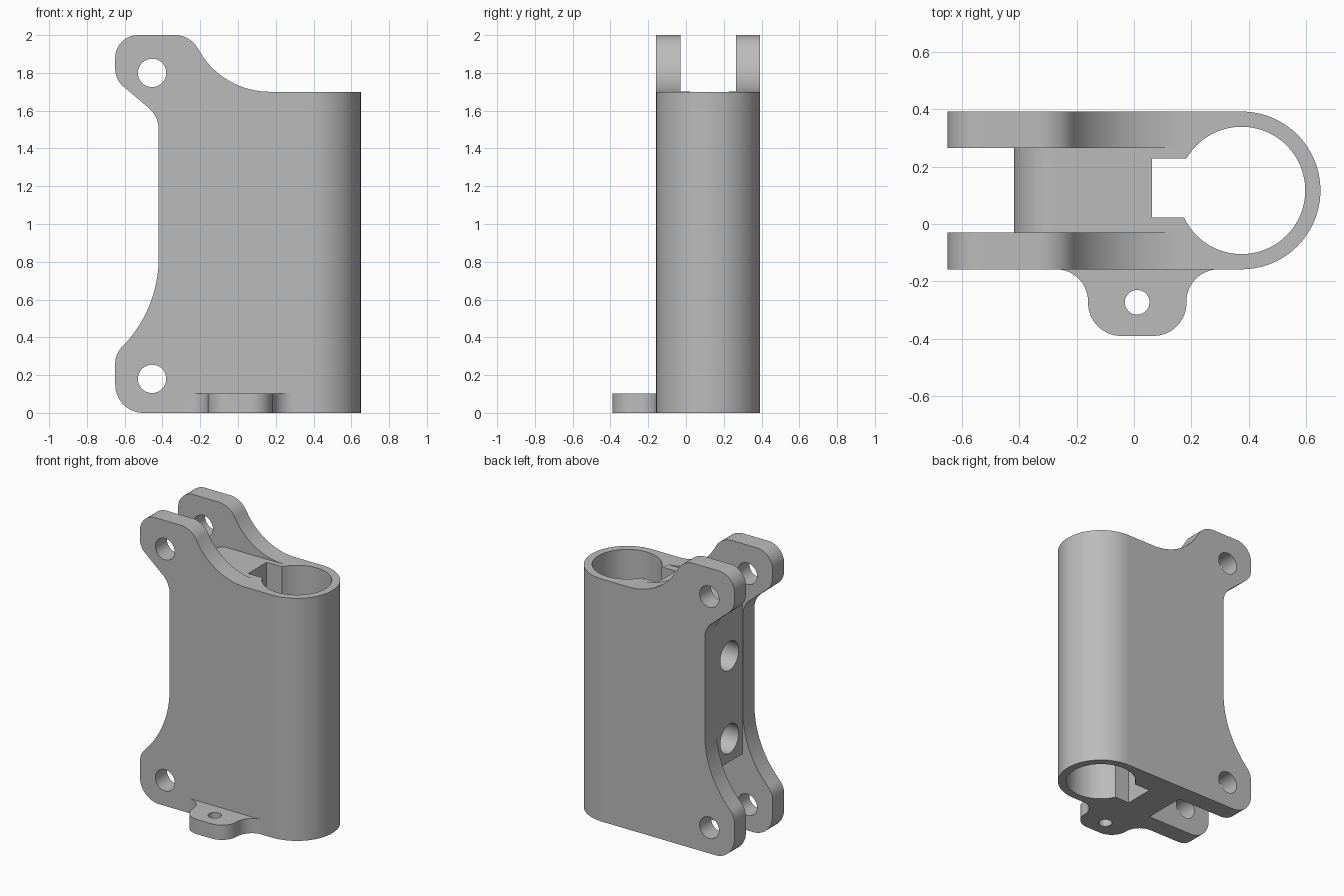
import bpy, bmesh, math
from mathutils import Vector

cube = bpy.data.objects.get("Cube")
if cube:
    bpy.data.objects.remove(cube, do_unlink=True)

grey = bpy.data.materials.new("plain grey")
grey.use_nodes = True
grey.diffuse_color = (0.5, 0.5, 0.5, 1)
grey.node_tree.nodes["Principled BSDF"].inputs["Base Color"].default_value = (0.5, 0.5, 0.5, 1)


def rounded(corners, steps=16):
    """Outline from (u, v, radius) corners, each rounded by an arc."""
    out = []
    for i, (u, v, r) in enumerate(corners):
        p = Vector((u, v))
        if not r:
            out.append(p)
            continue
        a = (Vector(corners[i - 1][:2]) - p).normalized()
        b = (Vector(corners[(i + 1) % len(corners)][:2]) - p).normalized()
        half = a.angle(b) / 2
        centre = p + (a + b).normalized() * (r / math.sin(half))
        start = p + a * (r / math.tan(half)) - centre
        end = p + b * (r / math.tan(half)) - centre
        sweep = start.angle(end)
        for k in range(steps + 1):
            t = k / steps
            out.append(centre + (start * math.sin((1 - t) * sweep)
                                 + end * math.sin(t * sweep)) / math.sin(sweep))
    return out


def circle(u, v, r, n=64):
    return [Vector((u + r * math.cos(math.tau * k / n),
                    v + r * math.sin(math.tau * k / n))) for k in range(n)]


def extrude(name, outline, axis, low, high):
    """Prism of an outline along x, y or z; the outline uses the other two axes."""
    place = {"x": lambda p, d: (d, p.x, p.y),
             "y": lambda p, d: (p.x, d, p.y),
             "z": lambda p, d: (p.x, p.y, d)}[axis]
    bm = bmesh.new()
    face = bm.faces.new([bm.verts.new(place(p, low)) for p in outline])
    made = bmesh.ops.extrude_face_region(bm, geom=[face])["geom"]
    shift = Vector(place(Vector((0, 0)), high - low))
    bmesh.ops.translate(bm, vec=shift, verts=[g for g in made if isinstance(g, bmesh.types.BMVert)])
    bmesh.ops.recalc_face_normals(bm, faces=bm.faces)
    mesh = bpy.data.meshes.new(name)
    bm.to_mesh(mesh)
    bm.free()
    mesh.materials.append(grey)
    obj = bpy.data.objects.new(name, mesh)
    bpy.context.collection.objects.link(obj)
    return obj


def activate(obj):
    bpy.ops.object.select_all(action="DESELECT")
    obj.select_set(True)
    bpy.context.view_layer.objects.active = obj


def combine(obj, tool, operation="DIFFERENCE"):
    activate(obj)
    mod = obj.modifiers.new("cut", "BOOLEAN")
    mod.object, mod.operation, mod.solver = tool, operation, "EXACT"
    bpy.ops.object.modifier_apply(modifier=mod.name)
    bpy.data.objects.remove(tool, do_unlink=True)


def finish(obj):
    activate(obj)
    bpy.ops.object.shade_smooth_by_angle(angle=math.radians(30))
    mod = obj.modifiers.new("clean shading", "WEIGHTED_NORMAL")
    mod.keep_sharp = True


MID, HALF, BORE_X = 0.117, 0.275, 0.375
FRONT, BACK = MID - HALF, MID + HALF
LUG_X, LUG_Z = -0.455, (0.18, 1.8)

# Clamp body: side profile with four lugs, trimmed to a round-ended plan
side = rounded([(0.8, 0, 0), (-0.65, 0, 0.15), (-0.65, 0.31, 0.12), (-0.42, 0.56, 0.67),
                (-0.42, 1.57, 0.15), (-0.65, 1.765, 0.12), (-0.65, 2, 0.12),
                (-0.253, 2, 0.14), (-0.08, 1.7, 0.43), (0.8, 1.7, 0)], 24)
body = extrude("clamp_body", side, "y", FRONT - 0.1, BACK + 0.1)
plan = [Vector((-1, BACK)), Vector((-1, FRONT))]
plan += [Vector((BORE_X + HALF * math.sin(a), MID - HALF * math.cos(a)))
         for a in (math.pi * k / 48 for k in range(49))]
combine(body, extrude("plan_trim", plan, "z", -0.5, 2.5), "INTERSECT")

# Gap between the lugs, leaving a web with a rounded top and a scooped foot
gap = rounded([(0.16, 2.3, 0), (0.16, 1.699, 0), (-0.419, 1.699, 0.15),
               (-0.419, 0.4, 0), (-1, 0.4, 0), (-1, 2.3, 0)])
combine(body, extrude("gap_cutter", gap, "y", -0.03, 0.265))
combine(body, extrude("scoop_cutter", circle(LUG_X, LUG_Z[0], 0.35), "y", -0.03, 0.265))

# Main bore and its keyway
combine(body, extrude("bore_cutter", circle(BORE_X, MID, 0.222, 96), "z", -0.5, 2.5))
key = [Vector(p) for p in ((0.063, 0.022), (0.3, 0.022), (0.3, 0.228), (0.063, 0.228))]
combine(body, extrude("key_cutter", key, "z", -0.5, 2.5))

# Pin holes through the lugs, bolt holes through the web
for z in LUG_Z:
    combine(body, extrude("pin_cutter", circle(LUG_X, z, 0.075, 48), "y", -1, 1))
for z in (0.69, 1.27):
    combine(body, extrude("bolt_cutter", circle(MID, z, 0.102, 48), "x", -1, 0.2))
finish(body)

# Foot tab with a screw hole
tab = rounded([(-0.28, FRONT, 0), (-0.16, FRONT, 0.112), (-0.16, -0.39, 0.115),
               (0.183, -0.39, 0.115), (0.183, FRONT, 0.112), (0.303, FRONT, 0)])
foot = extrude("foot_tab", tab, "z", 0, 0.103)
combine(foot, extrude("screw_cutter", circle(0.011, -0.273, 0.043, 40), "z", -0.5, 0.5))
finish(foot)
